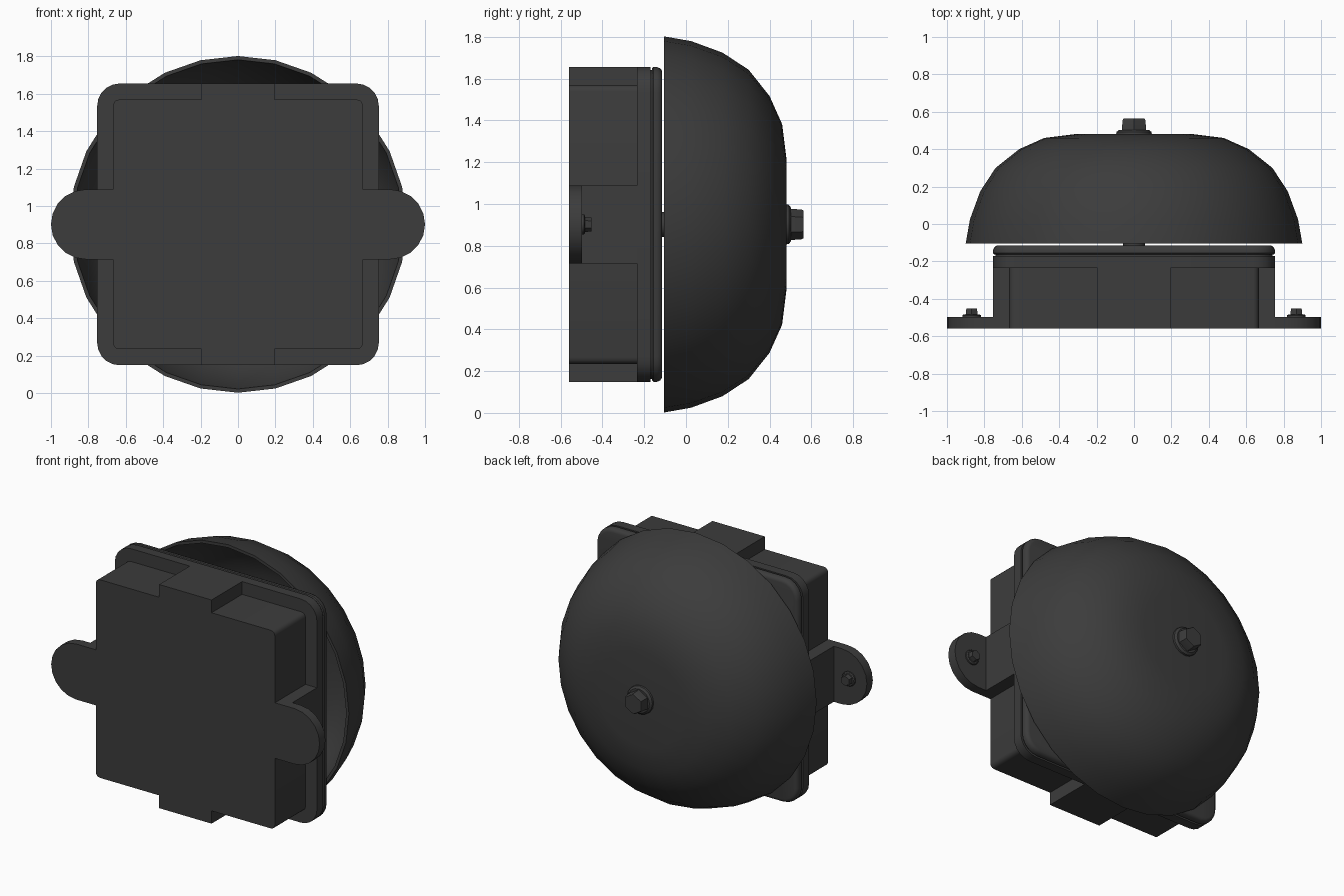
import bpy, bmesh
from math import sin, cos, pi

if "Cube" in bpy.data.objects:
    bpy.data.objects.remove(bpy.data.objects["Cube"])

CZ = 0.902  # height of the bell axis
dark = bpy.data.materials.new("dark_metal")
dark.diffuse_color = (0.045, 0.045, 0.045, 1)
dark.use_nodes = True
dark.node_tree.nodes["Principled BSDF"].inputs["Base Color"].default_value = dark.diffuse_color


def circle(r, n, x=0, phase=0):
    return [(x + r * cos(phase + 2 * pi * i / n), r * sin(phase + 2 * pi * i / n)) for i in range(n)]


def rounded(hx, hz, r, n=5):
    pts = []
    for k, (sx, sz) in enumerate([(1, 1), (-1, 1), (-1, -1), (1, -1)]):
        for i in range(n + 1):
            a = pi / 2 * (k + i / n)
            pts.append((sx * (hx - r) + r * cos(a), sz * (hz - r) + r * sin(a)))
    return pts


def box(x0, x1, z0, z1):
    return [(x0, z0), (x1, z0), (x1, z1), (x0, z1)]


def loft(name, sections):
    """Join (y, outline) sections into a closed solid along y."""
    bm = bmesh.new()
    loops = [[bm.verts.new((x, y, CZ + z)) for x, z in pts] for y, pts in sections]
    for a, b in zip(loops, loops[1:]):
        for i in range(len(a)):
            j = (i + 1) % len(a)
            bm.faces.new((a[i], a[j], b[j], b[i]))
    bm.faces.new(loops[0])
    bm.faces.new(loops[-1])
    bmesh.ops.recalc_face_normals(bm, faces=bm.faces)
    me = bpy.data.meshes.new(name)
    bm.to_mesh(me)
    bm.free()
    ob = bpy.data.objects.new(name, me)
    bpy.context.collection.objects.link(ob)
    me.materials.append(dark)
    bpy.ops.object.select_all(action='DESELECT')
    ob.select_set(True)
    bpy.context.view_layer.objects.active = ob
    bpy.ops.object.shade_smooth_by_angle(angle=0.56)
    return ob


# Hollow bell dome
profile = [(0.48, 0.32), (0.46, 0.48), (0.4, 0.614), (0.3, 0.74),
           (0.175, 0.822), (0.025, 0.877), (-0.105, 0.9)]
inner = [(-0.105, 0.88), (0.02, 0.857), (0.165, 0.803), (0.285, 0.723),
         (0.38, 0.6), (0.44, 0.47), (0.46, 0.31)]
loft("bell_dome", [(y, circle(r, 28)) for y, r in profile + inner])
loft("bell_post", [(-0.13, circle(0.06, 16)), (0.47, circle(0.06, 16))])

# Housing box with flange, groove and rounded lid
loft("housing_box", [(-0.56, rounded(0.667, 0.667, 0.03, 3)), (-0.23, rounded(0.667, 0.667, 0.03, 3))])
loft("housing_flange", [(y, rounded(0.753, 0.753, 0.12)) for y in (-0.235, -0.17)])
loft("gasket", [(y, rounded(0.74, 0.74, 0.107)) for y in (-0.175, -0.155)])
lid = [(-0.162, 0.006), (-0.156, 0), (-0.138, 0), (-0.124, 0.006), (-0.117, 0.014), (-0.114, 0.025)]
loft("lid", [(y, rounded(0.753 - d, 0.753 - d, 0.12 - d)) for y, d in lid])

# Raised blocks on the four sides
for s, label in ((1, "top"), (-1, "bottom")):
    loft(label + "_block", [(y, box(-0.195, 0.195, s * 0.6, s * 0.753)) for y in (-0.56, -0.23)])

for s, label in ((1, "right"), (-1, "left")):
    loft(label + "_block", [(y, box(s * 0.6, s * 0.753, -0.187, 0.187)) for y in (-0.56, -0.23)])
    # Mounting ear with round end
    ear = [(s * 0.7, -0.187)] + [(s * (0.813 + 0.187 * cos(a)), 0.187 * sin(a))
                                 for a in [pi * (i / 10 - 0.5) for i in range(11)]] + [(s * 0.7, 0.187)]
    loft(label + "_mounting_ear", [(-0.56, ear), (-0.497, ear)])
    # Ear screw
    x = s * 0.868
    loft(label + "_screw_washer", [(-0.5, circle(0.049, 14, x)), (-0.488, circle(0.049, 14, x)),
                                   (-0.483, circle(0.042, 14, x))])
    loft(label + "_screw_head", [(-0.485, circle(0.037, 6, x, pi / 2)), (-0.453, circle(0.033, 6, x, pi / 2))])

# Centre bolt
loft("centre_washer", [(0.475, circle(0.096, 16)), (0.492, circle(0.094, 16)), (0.503, circle(0.08, 16))])
loft("centre_bolt", [(0.5, circle(0.075, 6, 0, pi / 2)), (0.553, circle(0.071, 6, 0, pi / 2)),
                     (0.563, circle(0.066, 6, 0, pi / 2))])
